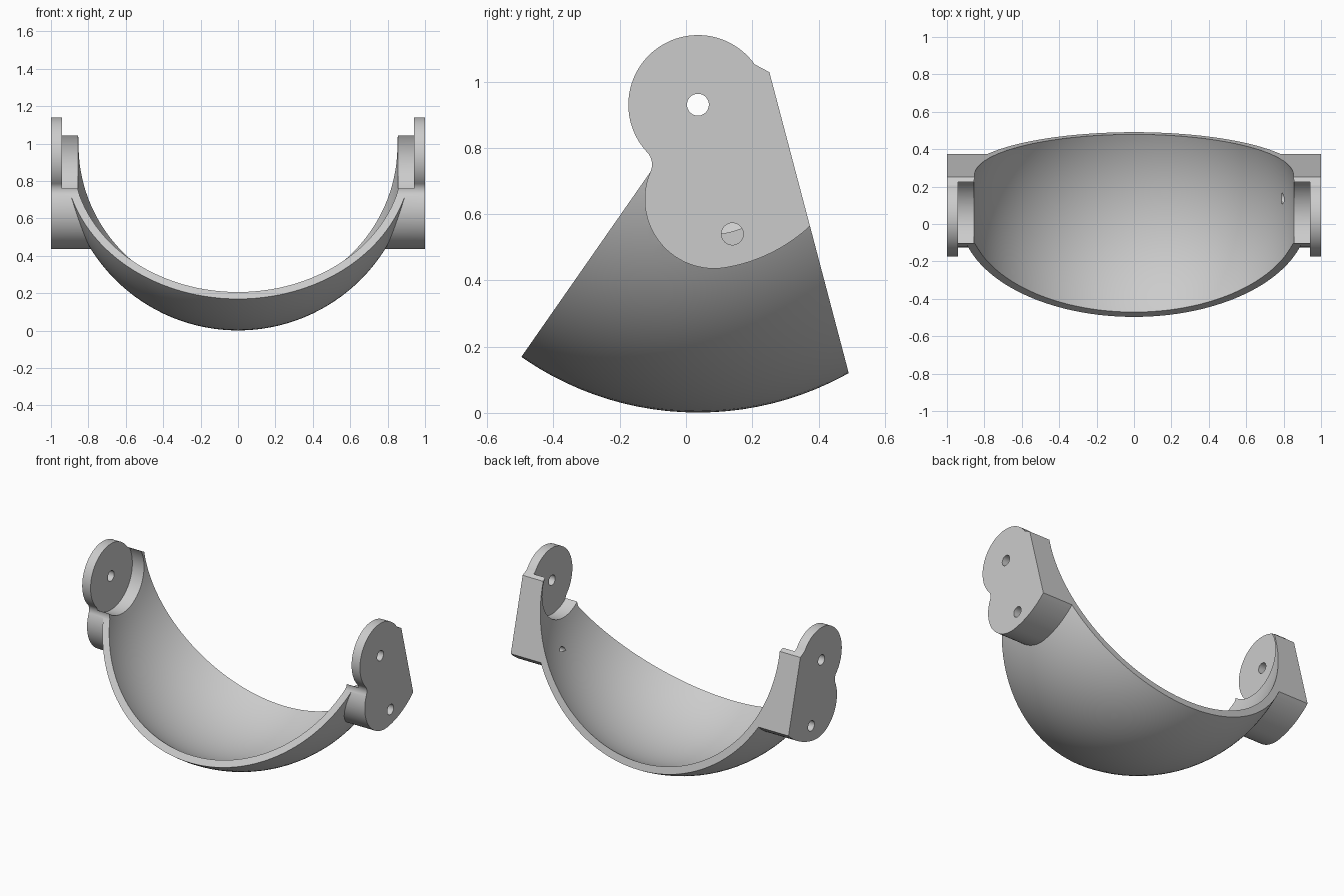
import bpy, bmesh
from math import sin, cos, radians, atan2, degrees
from mathutils import Vector, Matrix

if "Cube" in bpy.data.objects:
    bpy.data.objects.remove(bpy.data.objects["Cube"])

# Key dimensions; all 2D points are (y, z)
PIVOT = Vector((0.036, 0.93))
LOBE = Vector((0.085, 0.645))
NOTCH = Vector((-0.155, 0.75))
OUTER, INNER = 0.929, 0.884
DISC, HOLE, RECESS = 0.21, 0.033, 0.22
FRONT_DIR = Vector((-0.572, -0.82))


def back(t):
    """Point on the slanted back plane."""
    return PIVOT + Vector((0.967, 0.255)) * 0.2335 + Vector((0.255, -0.967)) * t


def arc(centre, radius, start, end, steps=32):
    angles = [radians(start + (end - start) * i / steps) for i in range(steps + 1)]
    return [centre + Vector((cos(a), sin(a))) * radius for a in angles]


def heading(a, b):
    return degrees(atan2(b.y - a.y, b.x - a.x)) % 360


def finish(name, bm):
    bmesh.ops.recalc_face_normals(bm, faces=bm.faces)
    mesh = bpy.data.meshes.new(name)
    bm.to_mesh(mesh)
    bm.free()
    obj = bpy.data.objects.new(name, mesh)
    bpy.context.collection.objects.link(obj)
    return obj


def prism(name, points, x0, x1):
    """Extrude a side profile along x."""
    bm = bmesh.new()
    face = bm.faces.new([bm.verts.new((x0, p.x, p.y)) for p in points])
    new = bmesh.ops.extrude_face_region(bm, geom=[face])["geom"]
    verts = [v for v in new if isinstance(v, bmesh.types.BMVert)]
    bmesh.ops.translate(bm, verts=verts, vec=(x1 - x0, 0, 0))
    return finish(name, bm)


def rod(name, centre, radius, x0, x1, steps=48):
    return prism(name, arc(centre, radius, 0, 360, steps)[:-1], x0, x1)


def ball(name, radius):
    bm = bmesh.new()
    turn = Matrix.Translation((0, PIVOT.x, PIVOT.y)) @ Matrix.Rotation(radians(90), 4, 'Y')
    bmesh.ops.create_uvsphere(bm, u_segments=128, v_segments=64, radius=radius, matrix=turn)
    return finish(name, bm)


# Side bracket profile: pivot disc, notch, lower lobe, lower sweep, slanted back
to_notch = heading(PIVOT, NOTCH)
to_lobe = heading(NOTCH, LOBE)
down = heading(PIVOT, LOBE)
disc_arc = arc(PIVOT, DISC, 35.5, to_notch, 64)
notch_arc = arc(NOTCH, (NOTCH - PIVOT).length - DISC, to_notch - 180, to_lobe - 360, 16)
lobe_radius = (LOBE - NOTCH).length - (NOTCH - PIVOT).length + DISC
lobe_arc = arc(LOBE, lobe_radius, to_lobe - 180, down, 40)
sweep = arc(PIVOT, (LOBE - PIVOT).length + lobe_radius, down, heading(PIVOT, back(0.44)), 16)
bracket = disc_arc + notch_arc[1:] + lobe_arc[1:] + sweep[1:-1] + [back(0.44), back(-0.04)]

# Wedge that trims the bowl between its front and back planes
edge = PIVOT + Vector((-0.002, 0))
wedge = [edge - FRONT_DIR * 0.1, edge + FRONT_DIR * 1.3, back(1.3), back(-0.04), disc_arc[0]]

# Bowl, brackets, hollow, recess and pin holes
cradle = ball("cradle", OUTER)
steps = [
    ('INTERSECT', prism("wedge", wedge, -1.05, 1.05)),
    ('UNION', prism("left_bracket", bracket, 0.7, 1.0)),
    ('UNION', prism("right_bracket", bracket, -1.0, -0.7)),
    ('DIFFERENCE', ball("hollow", INNER)),
    ('DIFFERENCE', rod("recess", PIVOT, RECESS, -0.94, 0.94, 96)),
    ('DIFFERENCE', rod("pivot_hole", PIVOT, HOLE, -1.1, 1.1)),
    ('DIFFERENCE', rod("left_pin_hole", Vector((0.14, 0.54)), HOLE, 0.79, 1.1)),
    ('DIFFERENCE', rod("right_pin_hole", Vector((0.14, 0.54)), HOLE, -1.1, -0.805)),
]
for operation, tool in steps:
    mod = cradle.modifiers.new(tool.name, 'BOOLEAN')
    mod.operation, mod.solver, mod.object = operation, 'EXACT', tool
    tool.hide_render = True

# Bake the cuts and drop the helpers
bpy.context.view_layer.update()
result = bpy.data.meshes.new_from_object(cradle.evaluated_get(bpy.context.evaluated_depsgraph_get()))
cradle.modifiers.clear()
cradle.data = result
for _, tool in steps:
    bpy.data.objects.remove(tool)

# Plain grey finish
grey = bpy.data.materials.new("light grey")
grey.use_nodes = True
colour = (0.6, 0.6, 0.6, 1)
grey.diffuse_color = colour
grey.node_tree.nodes["Principled BSDF"].inputs["Base Color"].default_value = colour
result.materials.clear()
result.materials.append(grey)

bpy.ops.object.select_all(action='DESELECT')
cradle.select_set(True)
bpy.context.view_layer.objects.active = cradle
bpy.ops.object.shade_smooth_by_angle(angle=radians(25))
